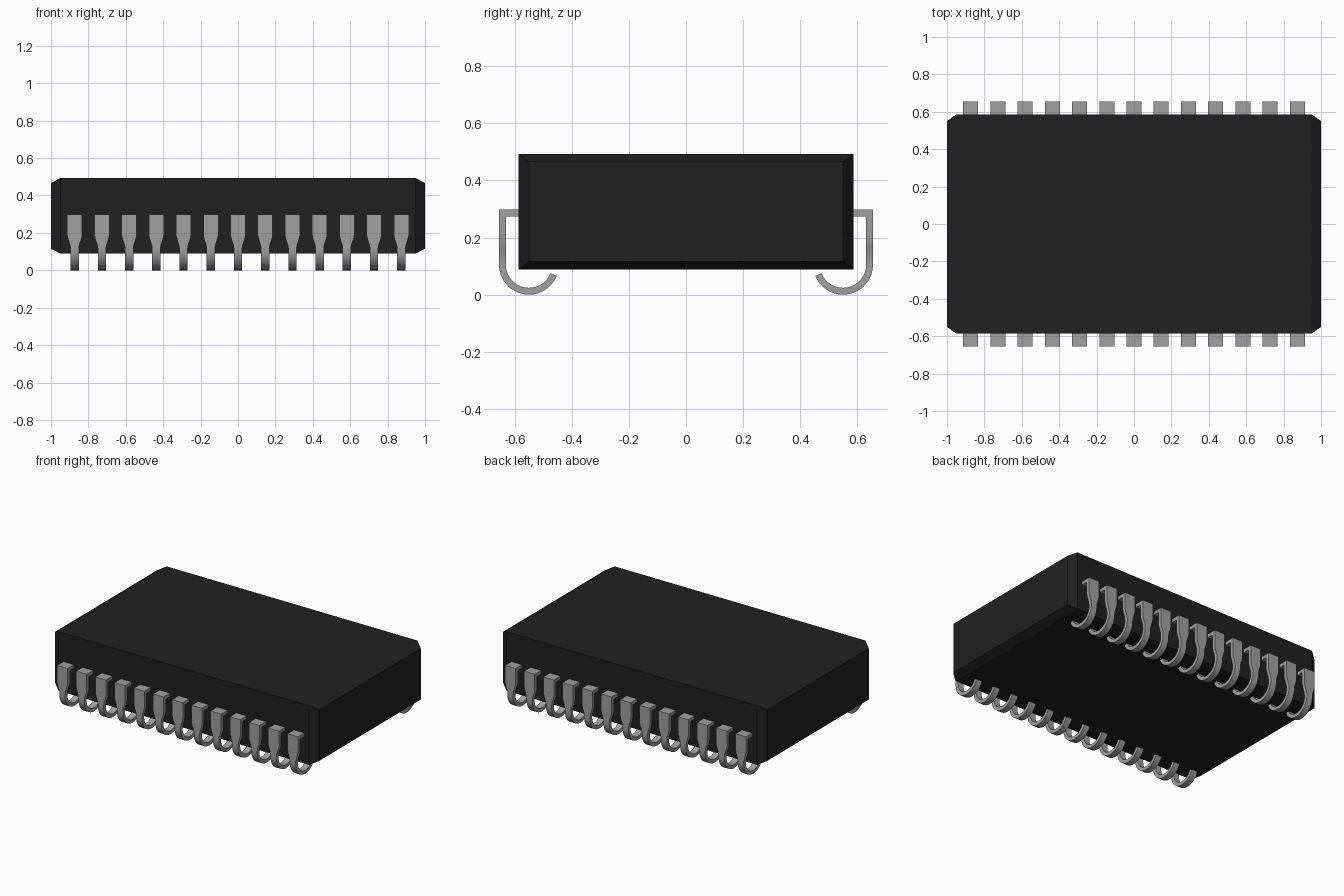
import bpy, bmesh, math

if "Cube" in bpy.data.objects:
    bpy.data.objects.remove(bpy.data.objects["Cube"])


def material(name, value, rough):
    m = bpy.data.materials.new(name)
    m.use_nodes = True
    colour = (value, value, value, 1)
    m.diffuse_color = colour
    bsdf = m.node_tree.nodes["Principled BSDF"]
    bsdf.inputs["Base Color"].default_value = colour
    bsdf.inputs["Roughness"].default_value = rough
    return m


def loft(name, rings, mat):
    """Skin a series of four-point rings and cap both ends."""
    bm = bmesh.new()
    loops = [[bm.verts.new(p) for p in ring] for ring in rings]
    for a, b in zip(loops, loops[1:]):
        for i in range(4):
            j = (i + 1) % 4
            bm.faces.new((a[i], a[j], b[j], b[i]))
    bm.faces.new(loops[0])
    bm.faces.new(loops[-1])
    bmesh.ops.recalc_face_normals(bm, faces=bm.faces)
    mesh = bpy.data.meshes.new(name)
    bm.to_mesh(mesh)
    bm.free()
    mesh.materials.append(mat)
    obj = bpy.data.objects.new(name, mesh)
    bpy.context.collection.objects.link(obj)
    return obj


black = material("black plastic", 0.015, 0.6)
grey = material("grey metal", 0.35, 0.5)

# Package body: a block whose two ends are chamfered all round
MID_Z = 0.291


def body_ring(x, half_y, half_z):
    return [(x, sy * half_y, MID_Z + sz * half_z)
            for sy, sz in ((-1, -1), (1, -1), (1, 1), (-1, 1))]


loft("package_body", [body_ring(-1, 0.55, 0.175), body_ring(-0.95, 0.586, 0.202),
                      body_ring(0.95, 0.586, 0.202), body_ring(1, 0.55, 0.175)], black)

# J-shaped lead: stations hold outer point, inner point and half width
WIDE, SLIM, R, T = 0.04, 0.022, 0.105, 0.024
CY, CZ, TOP = 0.55, 0.105, 0.298
stations = [((0.57, TOP), (0.57, TOP - T), WIDE),
            ((CY + R, TOP), (CY + R - T, TOP - T), WIDE)]
for z, w in ((0.187, WIDE), (0.165, 0.035), (0.14, 0.026), (0.118, SLIM)):
    stations.append(((CY + R, z), (CY + R - T, z), w))
for i in range(17):
    a = -math.radians(158) * i / 16
    c, s = math.cos(a), math.sin(a)
    stations.append(((CY + R * c, CZ + R * s),
                     (CY + (R - T) * c, CZ + (R - T) * s), SLIM))
lead_rings = [[(-w, *o), (w, *o), (w, *n), (-w, *n)] for o, n, w in stations]
lead = loft("back_lead_1", lead_rings, grey)
bpy.ops.object.select_all(action="DESELECT")
lead.select_set(True)
bpy.context.view_layer.objects.active = lead
bpy.ops.object.shade_smooth_by_angle(angle=math.radians(30))

# Repeat the lead along both long sides
COUNT, PITCH = 13, 0.1455
for side, turn in (("back", 0), ("front", math.pi)):
    for i in range(COUNT):
        first = side == "back" and i == 0
        obj = lead if first else bpy.data.objects.new(f"{side}_lead_{i + 1}", lead.data)
        if not first:
            bpy.context.collection.objects.link(obj)
        obj.location.x = (i - (COUNT - 1) / 2) * PITCH
        obj.rotation_euler.z = turn
